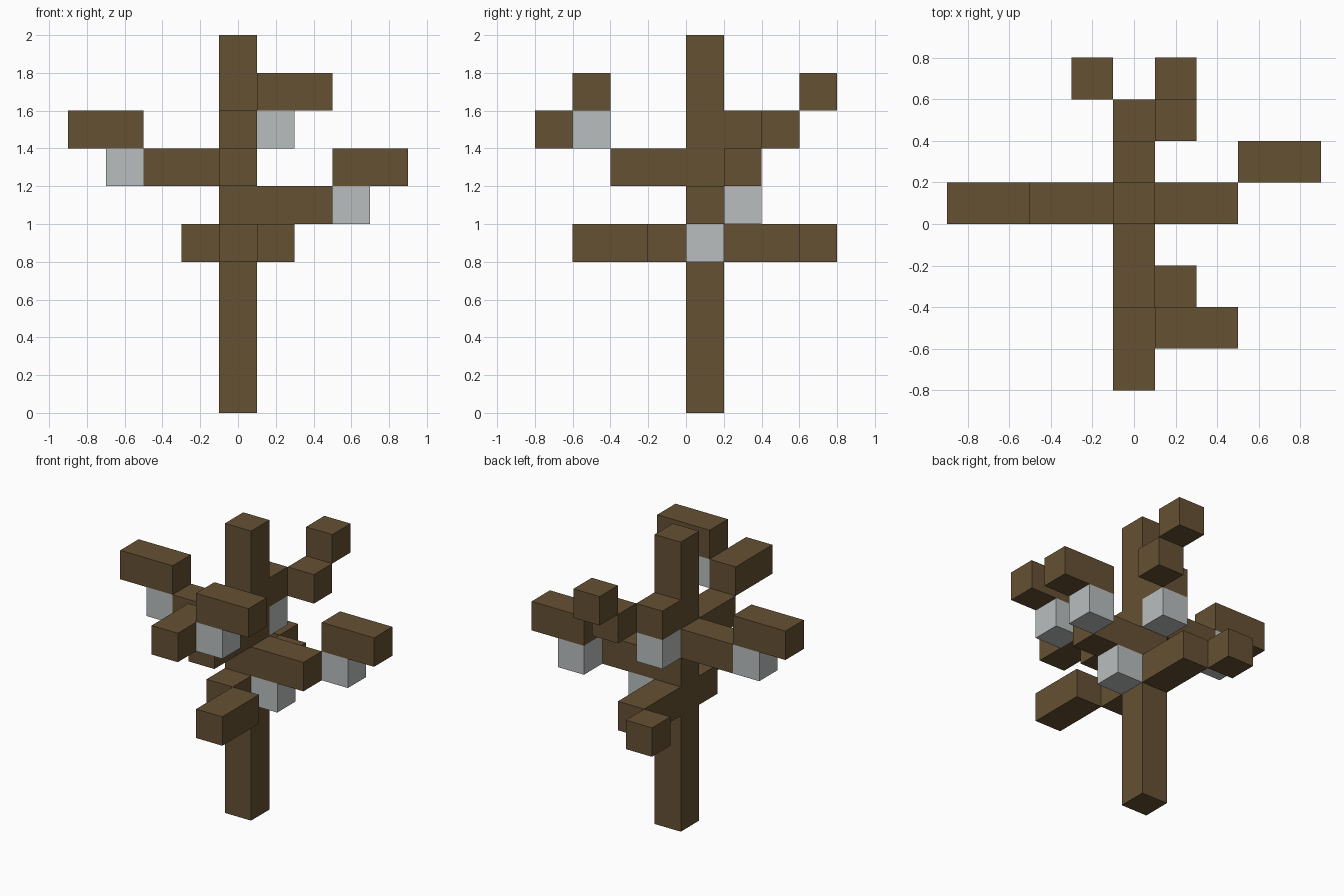
import bpy
import bmesh
from mathutils import Vector

CELL = 0.2

cube = bpy.data.objects.get("Cube")
if cube:
    bpy.data.objects.remove(cube, do_unlink=True)


def make_material(name, rgb):
    mat = bpy.data.materials.new(name)
    mat.use_nodes = True
    mat.diffuse_color = (*rgb, 1)
    bsdf = mat.node_tree.nodes["Principled BSDF"]
    bsdf.inputs["Base Color"].default_value = (*rgb, 1)
    bsdf.inputs["Roughness"].default_value = 0.9
    return mat


bark = make_material("bark brown", (0.131, 0.082, 0.033))
grey = make_material("light grey", (0.491, 0.515, 0.515))


def block(name, cell, mat, size=(1, 1, 1)):
    """Box on the cell grid; the trunk stands in cell (0, 0)."""
    low = Vector((cell[0] - 0.5, cell[1], cell[2])) * CELL
    dims = Vector(size) * CELL
    bm = bmesh.new()
    bmesh.ops.create_cube(bm, size=1)
    bmesh.ops.scale(bm, vec=dims, verts=bm.verts)
    bmesh.ops.translate(bm, vec=dims / 2, verts=bm.verts)
    mesh = bpy.data.meshes.new(name)
    bm.to_mesh(mesh)
    bm.free()
    mesh.materials.append(mat)
    obj = bpy.data.objects.new(name, mesh)
    obj.location = low
    bpy.context.collection.objects.link(obj)


block("trunk", (0, 0, 0), bark, (1, 1, 10))

# Left branch: beam, hanging block and raised tip
block("left_branch", (1, 0, 5), bark, (2, 1, 1))
block("left_branch_tip", (3, 1, 6), bark, (2, 1, 1))
block("left_tip_block", (3, 1, 5), grey)
block("left_trunk_block", (1, 0, 4), grey)

# Right branch
block("right_branch", (-2, 0, 6), bark, (2, 1, 1))
block("right_branch_tip", (-4, 0, 7), bark, (2, 1, 1))
block("right_tip_block", (-3, 0, 6), grey)

# Upper front branch, forking in two
block("front_branch", (0, -2, 6), bark, (1, 2, 1))
block("front_branch_tip", (0, -4, 7), bark, (1, 2, 1))
block("front_fork", (1, -3, 8), bark, (2, 1, 1))
block("front_fork_block", (1, -3, 7), grey)

# Lower front branch
block("lower_front_branch", (0, -1, 4), bark)
block("lower_front_tip", (1, -3, 4), bark, (1, 2, 1))

# Lower back branch
block("lower_back_branch", (0, 1, 4), bark, (1, 2, 1))
block("lower_back_tip", (-1, 3, 4), bark)

# Upper back branch, climbing in diagonal steps
block("back_branch", (0, 1, 7), bark)
block("back_branch_step", (1, 2, 7), bark)
block("back_branch_tip", (1, 3, 8), bark)
block("back_branch_block", (0, 1, 6), grey)
